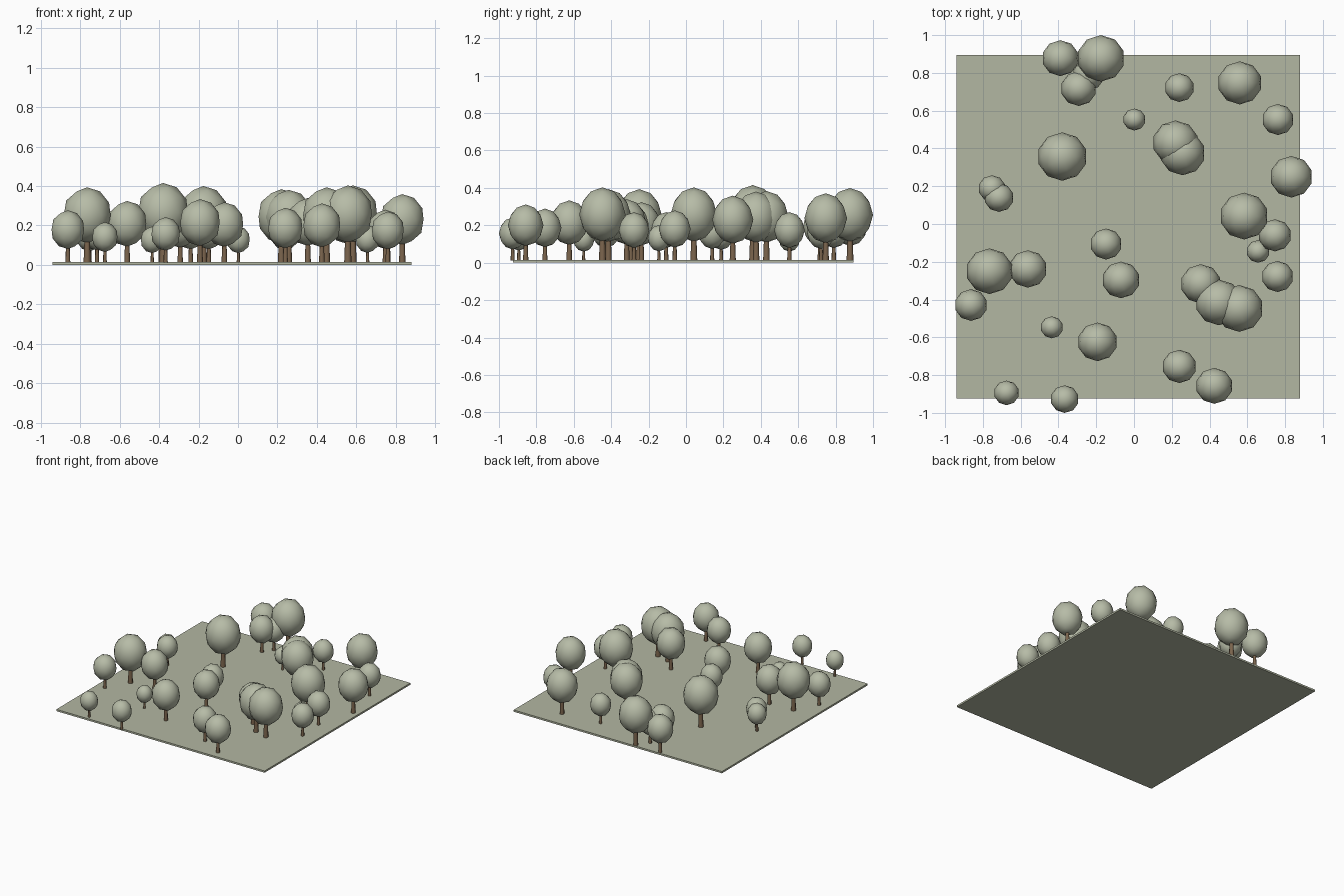
import bpy

def material(name, rgb):
    m = bpy.data.materials.new(name)
    m.diffuse_color = (*rgb, 1)
    return m

LEAF = material("sage leaves", (0.47, 0.50, 0.385))
GRASS = material("sage ground", (0.45, 0.475, 0.36))
BARK = material("brown bark", (0.20, 0.13, 0.075))

def finish(name, mat, smooth):
    o = bpy.context.object
    o.name = name
    o.data.materials.append(mat)
    bpy.ops.object.transform_apply(location=False, rotation=False, scale=True)
    if smooth:
        bpy.ops.object.shade_smooth_by_angle(angle=1.0)
    return o

# thin ground plate
T = 0.014
bpy.ops.mesh.primitive_cube_add(size=1, location=(-0.03, -0.015, T / 2))
bpy.context.object.scale = (1.82, 1.82, T)
finish("ground_plate", GRASS, False)

# trees as (x, y, crown radius); all heights scale with the radius
trees = [
    (-.39, .878, .095), (-.175, .877, .123), (-.293, .717, .092),
    (-.24, .79, .082), (.24, .722, .076), (.56, .747, .114),
    (.002, .553, .058), (.762, .553, .082), (-.38, .357, .128),
    (.22, .43, .118), (.257, .375, .117), (.833, .25, .110),
    (-.752, .188, .070), (-.715, .14, .076), (.583, .042, .124),
    (.746, -.06, .085), (.657, -.145, .060), (-.148, -.106, .082),
    (-.069, -.296, .097), (-.765, -.25, .121), (-.562, -.238, .099),
    (-.863, -.429, .084), (.76, -.278, .082), (.354, -.317, .104),
    (.449, -.415, .121), (.557, -.447, .124), (-.435, -.547, .058),
    (-.193, -.624, .102), (.24, -.754, .088), (.425, -.857, .095),
    (-.675, -.894, .065), (-.367, -.927, .073),
]

for i, (x, y, r) in enumerate(trees, 1):
    # tapered trunk reaching into the crown
    h = 1.3 * r
    bpy.ops.mesh.primitive_cone_add(vertices=8, radius1=0.15 * r, radius2=0.10 * r,
                                    depth=h, location=(x, y, T - 0.002 + h / 2))
    finish(f"trunk_{i}", BARK, True)
    # tall, low-poly rounded crown
    bpy.ops.mesh.primitive_ico_sphere_add(subdivisions=2, radius=1,
                                          location=(x, y, 0.012 + 1.98 * r))
    bpy.context.object.scale = (1.03 * r, r, 1.17 * r)
    finish(f"crown_{i}", LEAF, True)
